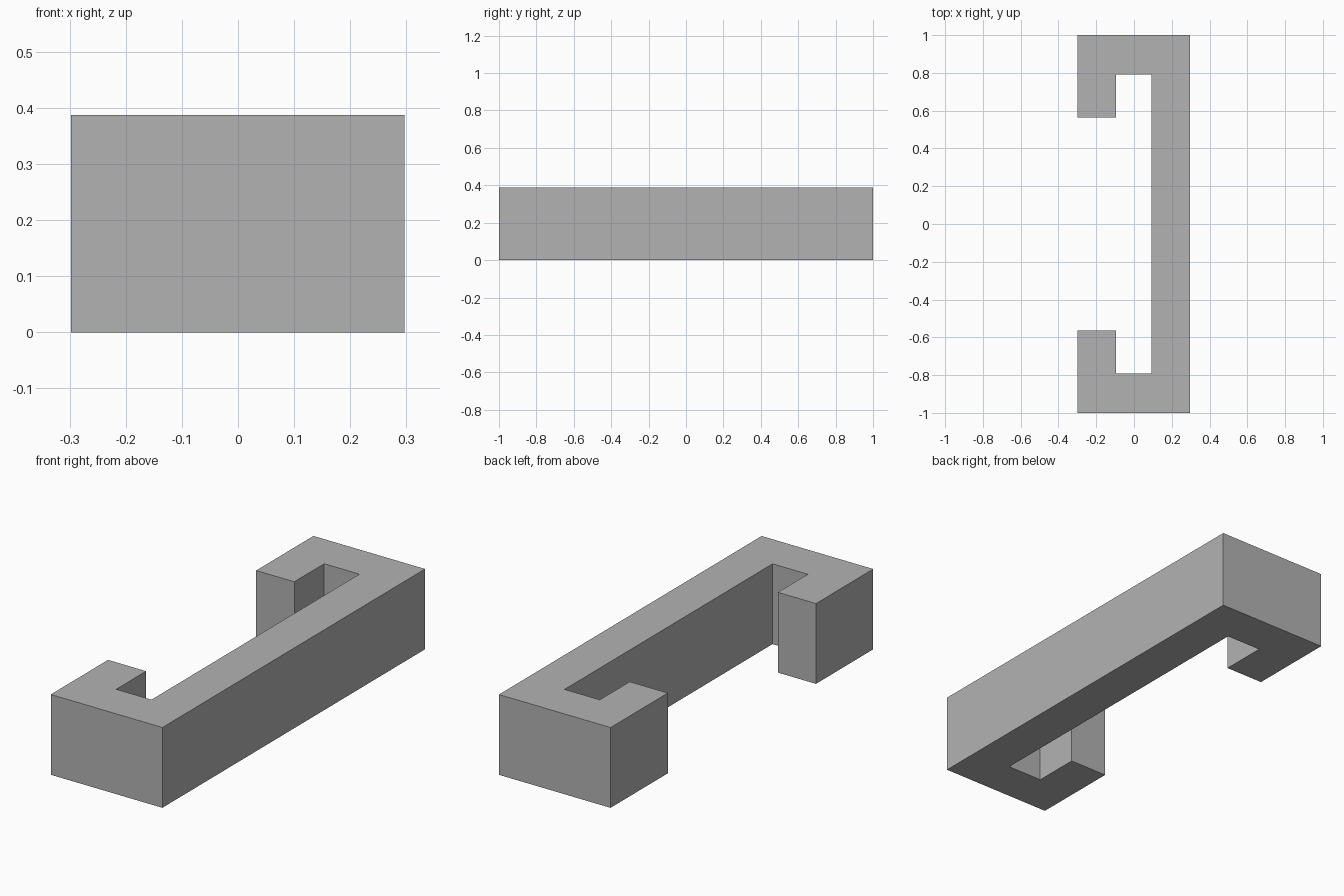
import bpy
import bmesh

cube = bpy.data.objects.get("Cube")
if cube:
    bpy.data.objects.remove(cube, do_unlink=True)

HEIGHT = 0.387

grey = bpy.data.materials.new("plain grey")
grey.use_nodes = True
colour = (0.45, 0.45, 0.45, 1)
grey.diffuse_color = colour
grey.node_tree.nodes["Principled BSDF"].inputs["Base Color"].default_value = colour

# Half of the bracket outline, from the inner spine to the outer spine
half = [(0.093, 0.792), (-0.095, 0.792), (-0.095, 0.564),
        (-0.298, 0.564), (-0.298, 1.0), (0.297, 1.0)]
outline = half + [(x, -y) for x, y in reversed(half)]

# Bracket: mirrored outline raised to full height
bm = bmesh.new()
base = bm.faces.new([bm.verts.new((x, y, 0)) for x, y in outline])
raised = bmesh.ops.extrude_face_region(bm, geom=[base], use_keep_orig=True)
top = [v for v in raised["geom"] if isinstance(v, bmesh.types.BMVert)]
bmesh.ops.translate(bm, verts=top, vec=(0, 0, HEIGHT))
bmesh.ops.recalc_face_normals(bm, faces=bm.faces)

mesh = bpy.data.meshes.new("hooked_bracket")
bm.to_mesh(mesh)
bm.free()
mesh.materials.append(grey)
bracket = bpy.data.objects.new("hooked_bracket", mesh)
bpy.context.collection.objects.link(bracket)
